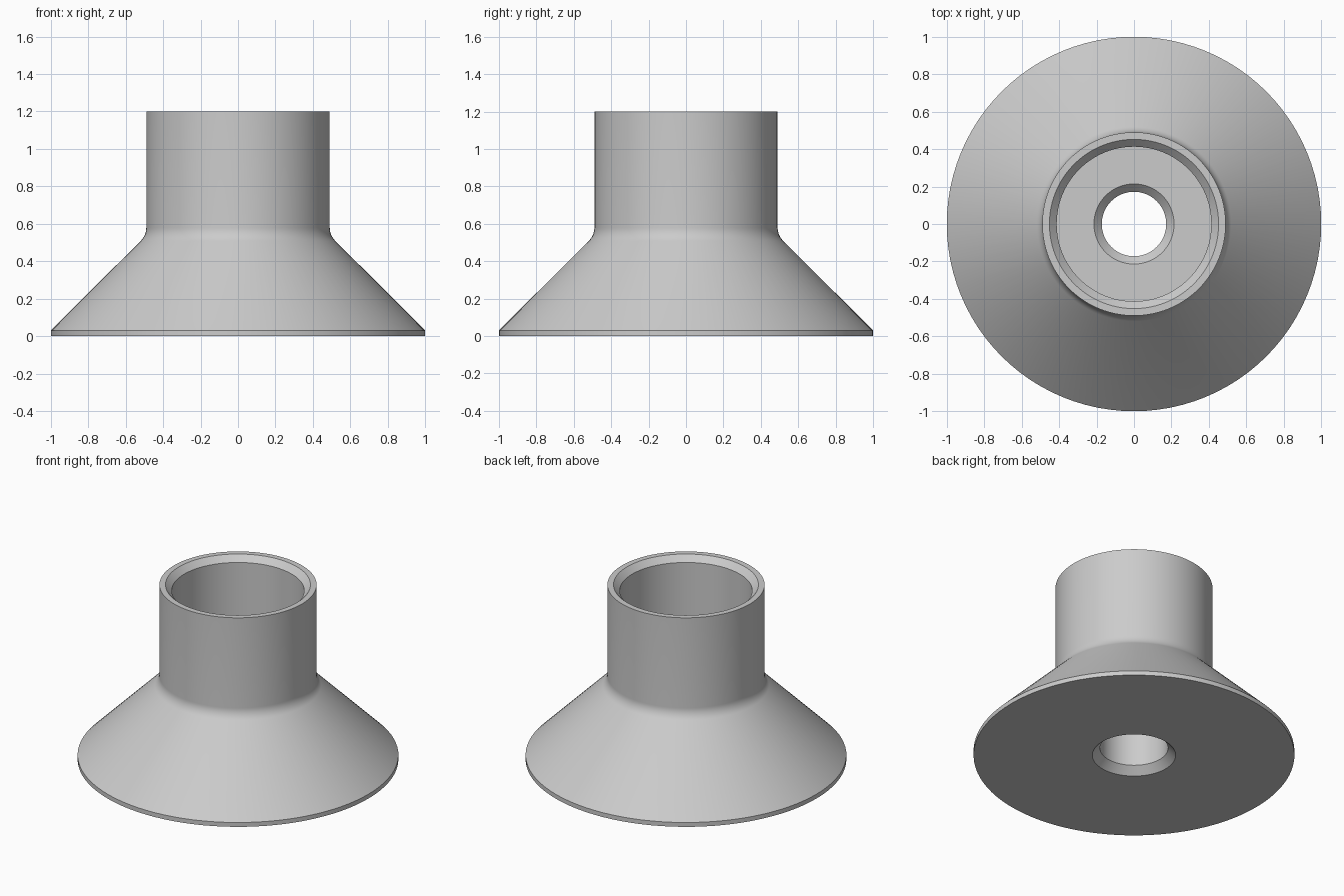
import bpy
import math

if "Cube" in bpy.data.objects:
    bpy.data.objects.remove(bpy.data.objects["Cube"], do_unlink=True)

SIDES = 96

grey = bpy.data.materials.new("light_grey")
grey.use_nodes = True
colour = (0.6, 0.6, 0.6, 1)
grey.diffuse_color = colour
grey.node_tree.nodes["Principled BSDF"].inputs["Base Color"].default_value = colour


def fillet(radius, wall, start_z, steps=8):
    """Arc that turns a 45 degree slope into a vertical wall."""
    arc = []
    for i in range(steps + 1):
        a = math.radians(45) * (1 - i / steps)
        arc.append((wall + radius * (1 - math.cos(a)), start_z - radius * math.sin(a)))
    return arc


def lathe(name, profile):
    """Revolve a closed (radius, height) profile around z."""
    n = len(profile)
    verts, faces = [], []
    for s in range(SIDES):
        a = 2 * math.pi * s / SIDES
        verts += [(r * math.cos(a), r * math.sin(a), z) for r, z in profile]
    for s in range(SIDES):
        t = (s + 1) % SIDES
        for i in range(n):
            j = (i + 1) % n
            faces.append((s * n + i, t * n + i, t * n + j, s * n + j))
    mesh = bpy.data.meshes.new(name)
    mesh.from_pydata(verts, [], faces)
    mesh.materials.append(grey)
    obj = bpy.data.objects.new(name, mesh)
    bpy.context.collection.objects.link(obj)
    bpy.context.view_layer.objects.active = obj
    obj.select_set(True)
    bpy.ops.object.shade_smooth_by_angle(angle=math.radians(25))
    return obj


# Outside: thin flat edge, sloping skirt, fillet, straight neck
outside = [(0.26, 0), (1, 0), (1, 0.03)] + fillet(0.1, 0.49, 0.58) + [(0.49, 1.2)]

# Inside: chamfered mouth, socket floor, countersunk hole and wider lower bore
inside = [(0.452, 1.2), (0.413, 1.16), (0.413, 0.5), (0.214, 0.5),
          (0.172, 0.457), (0.172, 0.4), (0.212, 0.4), (0.212, 0.05)]

lathe("flared_collar", outside + inside)
